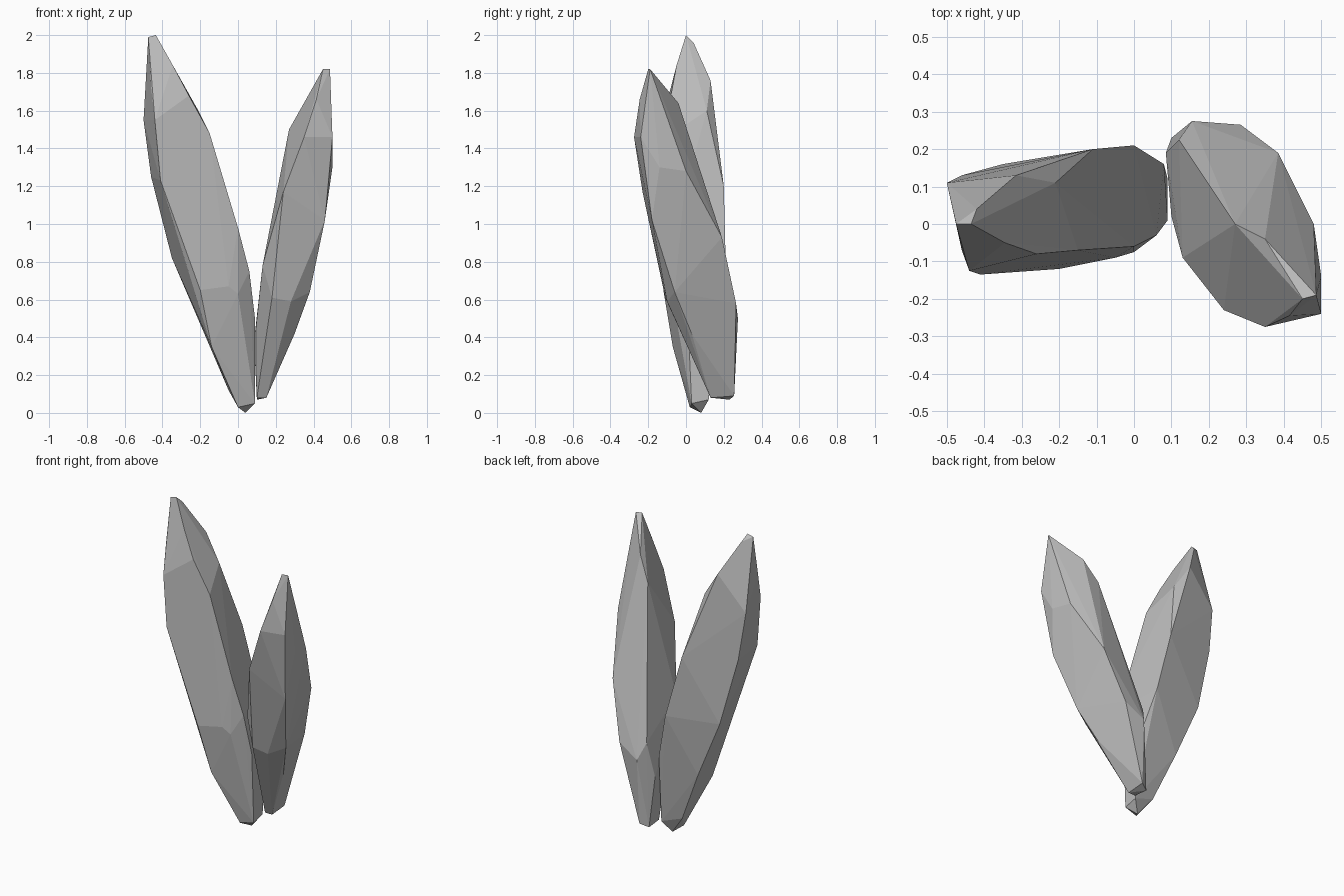
import bpy
import bmesh
import math

default_cube = bpy.data.objects.get("Cube")
if default_cube:
    bpy.data.objects.remove(default_cube, do_unlink=True)


def make_material(name, colour):
    material = bpy.data.materials.new(name)
    material.use_nodes = True
    material.diffuse_color = colour
    shader = material.node_tree.nodes["Principled BSDF"]
    shader.inputs["Base Color"].default_value = colour
    shader.inputs["Roughness"].default_value = 0.8
    return material


def make_crystal(name, material, *rails):
    """Wrap a flat-faceted convex crystal around its edge rails."""
    bm = bmesh.new()
    for rail in rails:
        for point in rail:
            bm.verts.new(point)
    result = bmesh.ops.convex_hull(bm, input=bm.verts[:])
    unused = [item for item in result["geom_interior"]
              if isinstance(item, bmesh.types.BMVert)]
    bmesh.ops.delete(bm, geom=unused, context="VERTS")
    bmesh.ops.dissolve_limit(bm, angle_limit=math.radians(2),
                             verts=bm.verts[:], edges=bm.edges[:])
    bmesh.ops.recalc_face_normals(bm, faces=bm.faces[:])
    mesh = bpy.data.meshes.new(name)
    bm.to_mesh(mesh)
    bm.free()
    mesh.materials.append(material)
    crystal = bpy.data.objects.new(name, mesh)
    bpy.context.collection.objects.link(crystal)
    return crystal


grey_stone = make_material("grey stone", (0.5, 0.5, 0.5, 1))

# Tall crystal, leaning to the right
tall_front_inner = [(-.435, 0, 2), (-.345, -.05, 1.84), (-.26, -.08, 1.68),
                    (-.15, -.07, 1.48), (0, -.06, .98), (.06, -.03, .75),
                    (.09, .01, .5), (.09, .03, .05)]
tall_front_outer = [(-.475, 0, 1.99), (-.46, -.07, 1.72), (-.44, -.125, 1.55),
                    (-.41, -.135, 1.23), (-.2, -.12, .65), (-.14, -.07, .35),
                    (0, .02, .03)]
tall_back_outer = [(-.5, .11, 1.55), (-.46, .13, 1.25), (-.35, .16, .82),
                   (-.19, .15, .45), (-.05, .11, .12)]
tall_back_inner = [(-.42, .04, 1.96), (-.315, .13, 1.76), (-.21, .11, 1.6),
                   (-.11, .2, 1.2), (0, .21, .8), (.08, .16, .5),
                   (.09, .12, .07)]
tall_lower_front = [(-.05, -.09, .67), (0, -.075, .63), (.04, .08, 0)]
make_crystal("tall_crystal", grey_stone, tall_front_inner, tall_front_outer,
             tall_back_outer, tall_back_inner, tall_lower_front)

# Short crystal, leaning to the left and forward
short_front_outer = [(.487, -.19, 1.82), (.5, -.24, 1.46), (.46, -.18, 1.02),
                     (.38, -.06, .64), (.3, .03, .42), (.15, .13, .08)]
short_front_inner = [(.45, -.2, 1.82), (.415, -.245, 1.66), (.35, -.275, 1.46),
                     (.24, -.23, 1.17), (.18, -.11, .61), (.28, -.1, .59)]
short_back_inner = [(.42, -.13, 1.72), (.35, -.04, 1.64), (.27, 0, 1.5),
                    (.21, .09, 1.13), (.12, .225, .6), (.1, .23, .07)]
short_inner_side = [(.13, -.09, .78), (.1, .02, .5), (.085, .19, .38),
                    (.1, .13, .08)]
short_back_outer = [(.5, -.14, 1.3), (.48, 0, 1.28), (.385, .19, .93),
                    (.285, .265, .58), (.155, .275, .5), (.15, .255, .09)]
make_crystal("short_crystal", grey_stone, short_front_outer, short_front_inner,
             short_back_inner, short_inner_side, short_back_outer)
